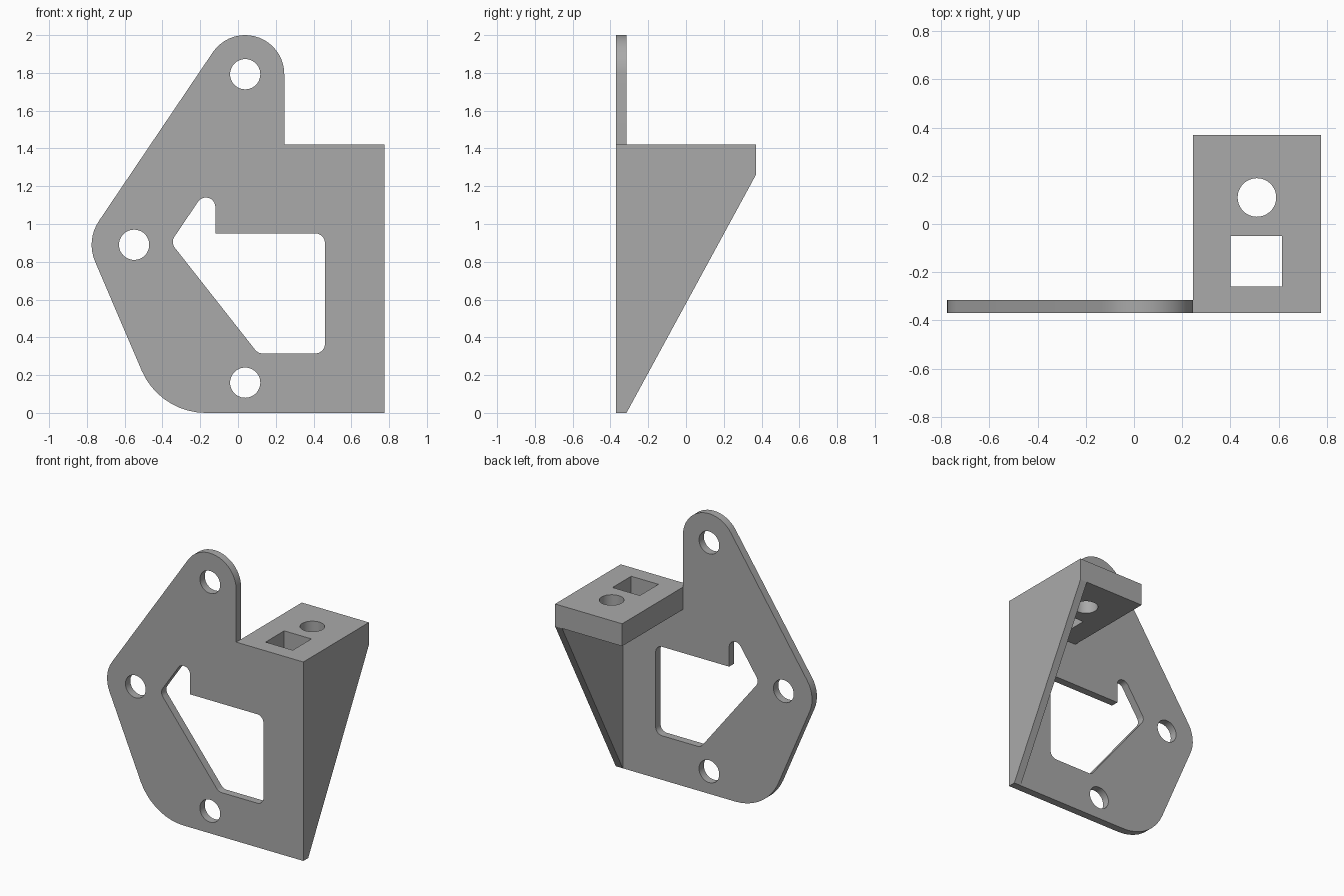
import bpy
import bmesh
from math import cos, sin, radians
from mathutils import Matrix

cube = bpy.data.objects.get("Cube")
if cube:
    bpy.data.objects.remove(cube, do_unlink=True)

grey = bpy.data.materials.new("plain grey")
grey.use_nodes = True
colour = (0.4, 0.4, 0.4, 1)
grey.diffuse_color = colour
grey.node_tree.nodes["Principled BSDF"].inputs["Base Color"].default_value = colour


def arc(cx, cy, r, start, end):
    """Points on an arc, angles in degrees."""
    n = max(2, round(abs(end - start) / 7.5))
    angles = [radians(start + (end - start) * i / n) for i in range(n + 1)]
    return [(cx + r * cos(a), cy + r * sin(a)) for a in angles]


def hole(cx, cy, r=0.08):
    return arc(cx, cy, r, 0, 360)[:-1]


def rect(x0, y0, x1, y1):
    return [(x0, y0), (x1, y0), (x1, y1), (x0, y1)]


def sheet(name, loops, low, high, axes):
    """Extrude an outline with holes from low to high; axes maps it to the world."""
    curve = bpy.data.curves.new(name, "CURVE")
    curve.dimensions = "2D"
    curve.fill_mode = "BOTH"
    curve.extrude = (high - low) / 2
    for loop in loops:
        spline = curve.splines.new("POLY")
        spline.points.add(len(loop) - 1)
        for point, (u, v) in zip(spline.points, loop):
            point.co = (u, v, 0, 1)
        spline.use_cyclic_u = True
    helper = bpy.data.objects.new(name + " outline", curve)
    bpy.context.collection.objects.link(helper)
    graph = bpy.context.evaluated_depsgraph_get()
    mesh = bpy.data.meshes.new_from_object(helper.evaluated_get(graph))
    bpy.data.objects.remove(helper, do_unlink=True)
    bpy.data.curves.remove(curve)

    bm = bmesh.new()
    bm.from_mesh(mesh)
    bmesh.ops.remove_doubles(bm, verts=bm.verts, dist=0.0001)
    move = Matrix.Translation((0, 0, (low + high) / 2))
    bm.transform(Matrix(axes).to_4x4() @ move)
    bmesh.ops.recalc_face_normals(bm, faces=bm.faces)
    bm.to_mesh(mesh)
    bm.free()
    mesh.materials.clear()
    mesh.materials.append(grey)
    obj = bpy.data.objects.new(name, mesh)
    bpy.context.collection.objects.link(obj)
    bpy.ops.object.select_all(action="DESELECT")
    obj.select_set(True)
    bpy.context.view_layer.objects.active = obj
    bpy.ops.object.shade_smooth_by_angle(angle=radians(30))
    return obj


FRONT = ((1, 0, 0), (0, 0, 1), (0, 1, 0))  # outline in x, z
SIDE = ((0, 0, 1), (1, 0, 0), (0, 1, 0))   # outline in y, z
FLAT = ((1, 0, 0), (0, 1, 0), (0, 0, 1))   # outline in x, y

RIGHT, LEFT, FRONT_Y, BACK_Y = 0.775, 0.245, -0.37, 0.37
PLATE_BACK = -0.315
SHELF_LOW, SHELF_TOP = 1.26, 1.42
UP_SLOPE, DOWN_SLOPE, CUT_SLOPE = 145.7, 203.6, 218.2

# Upright plate with rounded lobes
outline = ([(RIGHT, 0), (RIGHT, SHELF_TOP), (LEFT, SHELF_TOP)]
           + arc(0.038, 1.793, 0.207, 0, UP_SLOPE)
           + arc(-0.55, 0.89, 0.225, UP_SLOPE, DOWN_SLOPE)
           + arc(-0.17, 0.37, 0.37, DOWN_SLOPE, 270))

# Large window with filleted corners
r = 0.05
window = ([(-0.12, 0.95)]
          + arc(-0.17, 1.09, r, 0, UP_SLOPE)
          + arc(-0.295, 0.905, r, UP_SLOPE, CUT_SLOPE)
          + arc(0.13, 0.365, r, CUT_SLOPE, 270)
          + arc(0.41, 0.365, r, 270, 360)
          + arc(0.41, 0.90, r, 0, 90))

bolt_holes = [hole(0.038, 1.793), hole(-0.55, 0.89), hole(0.038, 0.16)]
sheet("mounting_plate", [outline, window] + bolt_holes, FRONT_Y, PLATE_BACK, FRONT)

# Thick shelf with a round and a square hole
sheet("shelf", [rect(LEFT, PLATE_BACK, RIGHT, BACK_Y), hole(0.51, 0.11),
                rect(0.40, -0.26, 0.615, -0.05)], SHELF_LOW, SHELF_TOP, FLAT)

# Triangular side gusset under the shelf
sheet("gusset", [[(PLATE_BACK, 0), (BACK_Y, SHELF_LOW), (PLATE_BACK, SHELF_LOW)]],
      RIGHT - 0.055, RIGHT, SIDE)
